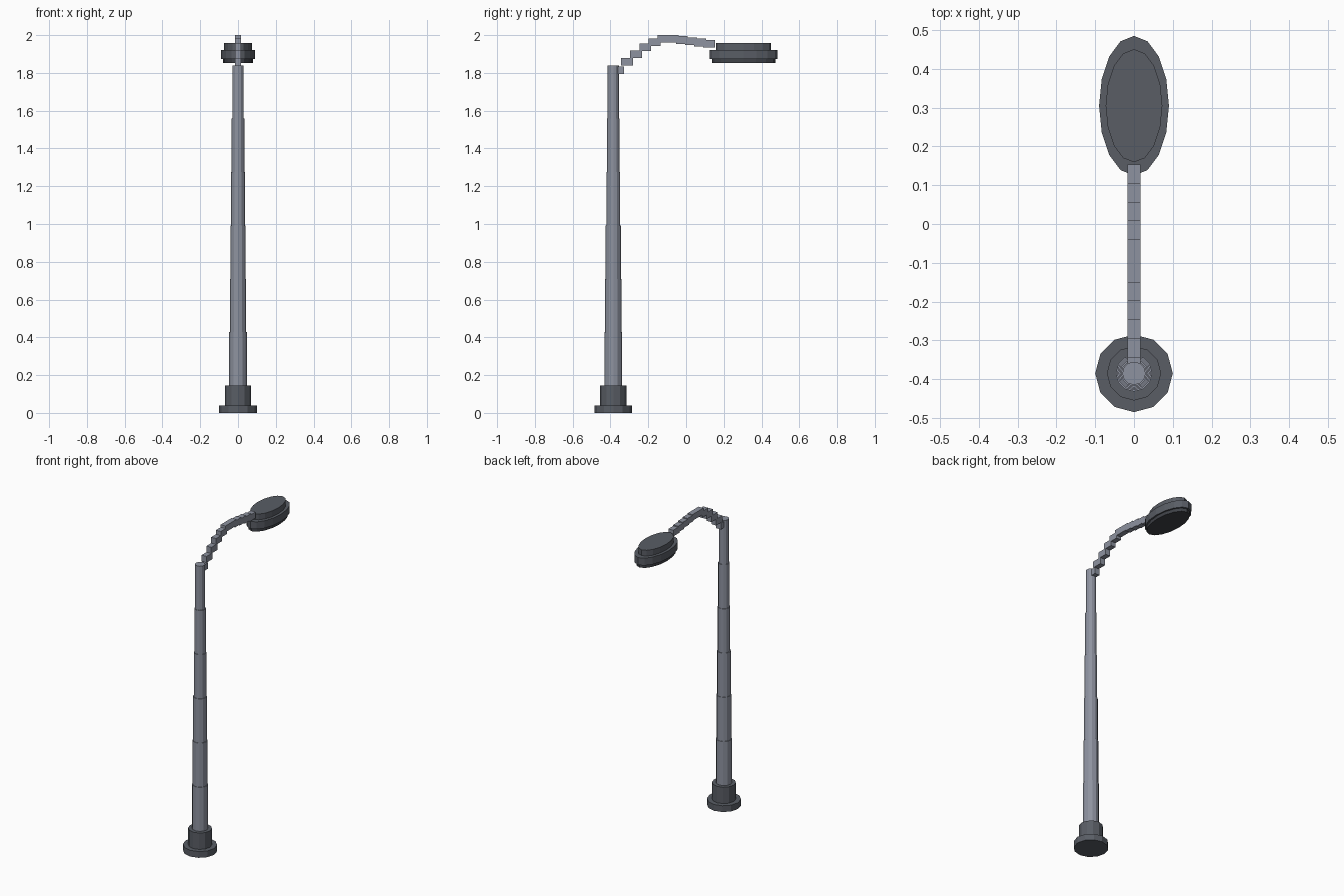
import bpy, math

if "Cube" in bpy.data.objects:
    bpy.data.objects.remove(bpy.data.objects["Cube"])

POLE_Y = -0.385
LAMP_Y = 0.305


def color(name, rgb):
    m = bpy.data.materials.new(name)
    m.diffuse_color = (*rgb, 1)
    m.use_nodes = True
    m.node_tree.nodes["Principled BSDF"].inputs["Base Color"].default_value = m.diffuse_color
    return m


dark = color("dark_metal", (0.10, 0.11, 0.13))
steel = color("steel", (0.27, 0.29, 0.35))
lens_mat = color("lens", (0.05, 0.055, 0.065))


def disc(name, y, z0, z1, rx, ry, sides, mat):
    """Upright flat-shaded prism with a vertex on the +x axis."""
    bpy.ops.mesh.primitive_cylinder_add(vertices=sides, radius=1, depth=1,
                                        location=(0, y, (z0 + z1) / 2))
    o = bpy.context.object
    o.name = name
    o.scale = (rx, ry, z1 - z0)
    o.data.materials.append(mat)
    return o


# Stepped base
disc("base_plate", POLE_Y, 0, 0.04, 0.1, 0.1, 12, dark)
disc("base_collar", POLE_Y, 0.04, 0.145, 0.07, 0.07, 12, dark)

# Pole of six sections, each a little thinner than the one below
step = (1.84 - 0.145) / 6
for i in range(6):
    z = 0.145 + i * step
    r = 0.047 - 0.0034 * i
    disc(f"pole_section_{i + 1}", POLE_Y, z, z + step, r, r, 12, steel)

# Curved arm of overlapping level blocks
arm_tops = [1.834, 1.878, 1.918, 1.956, 1.983, 2.0, 2.0, 1.994, 1.988, 1.981, 1.974]
pitch = 0.0483
for i, top in enumerate(arm_tops):
    y = POLE_Y + (i + 0.5) * pitch
    bpy.ops.mesh.primitive_cube_add(size=1, location=(0, y, top - 0.02))
    o = bpy.context.object
    o.name = f"arm_block_{i + 1}"
    o.scale = (0.034, 0.063, 0.04)
    o.data.materials.append(steel)

# Oval lamp head: lens, rim and cap
disc("lamp_lens", LAMP_Y, 1.852, 1.873, 0.08, 0.168, 16, lens_mat)
disc("lamp_rim", LAMP_Y, 1.873, 1.92, 0.09, 0.18, 16, dark)
disc("lamp_cap", LAMP_Y, 1.92, 1.957, 0.073, 0.146, 16, dark)
